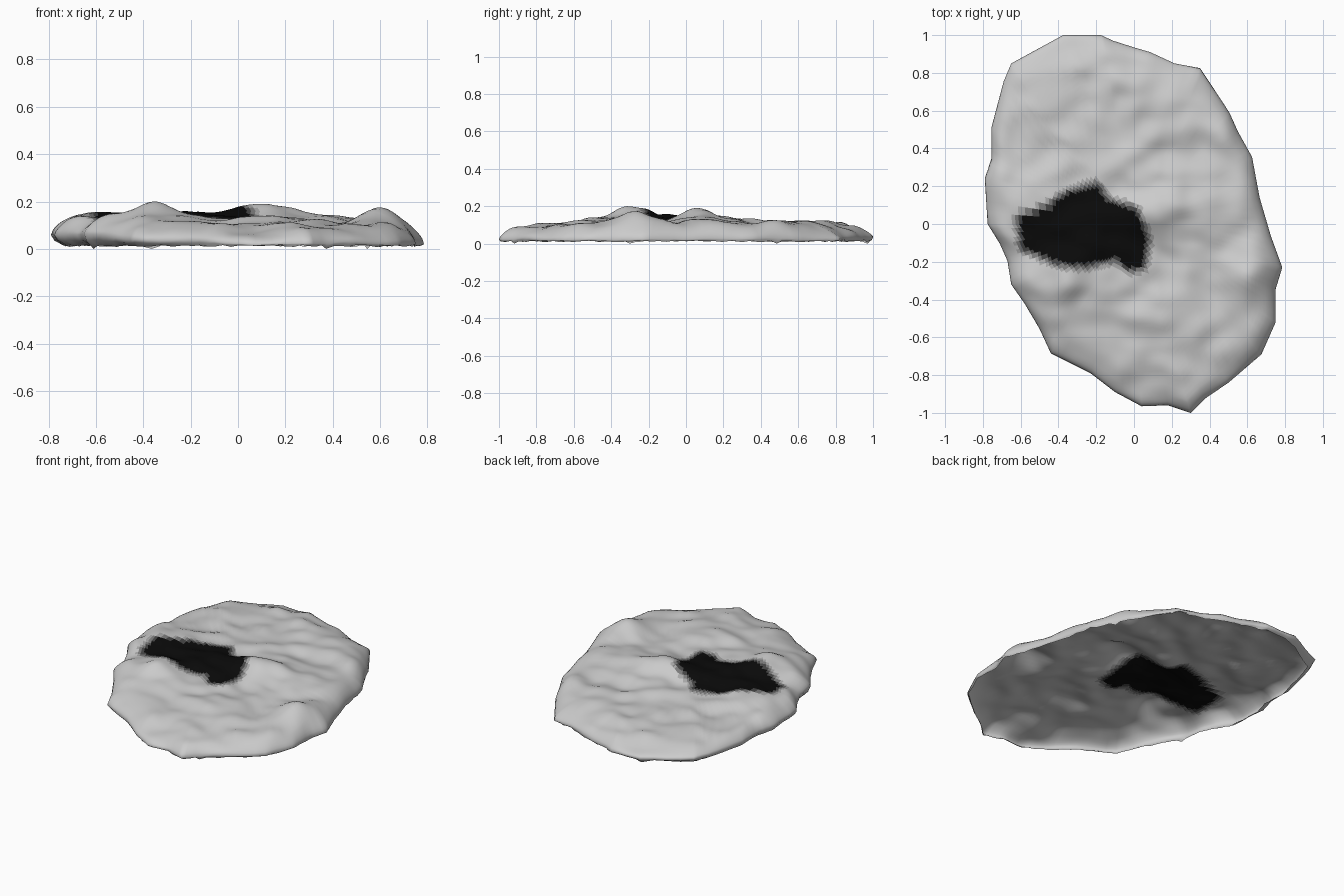
import bpy, bmesh, math, random
from mathutils import Vector, noise

if "Cube" in bpy.data.objects:
    bpy.data.objects.remove(bpy.data.objects["Cube"])

random.seed(4)

# Outline seen from above, clockwise from the back
outline = [(-.375, 1), (-.175, 1), (-.11, .97), (0, .935), (.085, .91), (.215, .85), (.35, .825),
           (.40, .75), (.505, .59), (.55, .49), (.625, .355), (.665, .14), (.725, -.065),
           (.785, -.23), (.75, -.345), (.75, -.52), (.675, -.69), (.5, -.84), (.375, -.925),
           (.30, -1), (.18, -.96), (.04, -.965), (-.10, -.89), (-.23, -.79), (-.44, -.685),
           (-.5, -.555), (-.58, -.42), (-.65, -.32), (-.67, -.195), (-.71, -.105),
           (-.775, 0), (-.79, .24), (-.755, .345), (-.755, .51), (-.69, .755), (-.65, .85)]
# Dark burnt patch
patch = [(-.6, .03), (-.44, .08), (-.34, .16), (-.2, .20), (-.15, .12), (0, .07), (.06, -.08),
         (.04, -.22), (-.02, -.23), (-.1, -.17), (-.26, -.21), (-.39, -.20), (-.58, -.12)]
# Local humps and hollows: x, y, radius, height
humps = [(.07, .07, .12, .075), (-.37, -.27, .14, .065), (.63, -.28, .11, .065),
         (-.53, .12, .15, .03), (.25, .1, .14, .03), (-.2, -.03, .13, .02),
         (.43, .25, .15, -.015), (.42, -.35, .13, -.02), (-.1, .6, .2, .012),
         (.25, -.55, .2, .012)]


def inside(x, y, poly):
    hit = False
    for (ax, ay), (bx, by) in zip(poly, poly[1:] + poly[:1]):
        if (ay > y) != (by > y) and x < (bx - ax) * (y - ay) / (by - ay) + ax:
            hit = not hit
    return hit


def height(x, y):
    z = .12 - .03 * y * y
    z += .024 * noise.noise(Vector((x * 4, y * 4, 2.3)))
    z += .022 * noise.noise(Vector((x * 7, y * 9, 7.1)))
    for hx, hy, r, a in humps:
        z += a * math.exp(-((x - hx) ** 2 + (y - hy) ** 2) / (r * r))
    return z


def edge(x, y):
    """Tuck-under amount and height of the widest line at this side."""
    tuck = max(0, -x / math.hypot(x, y))
    low = .025 + .035 * tuck + .015 * noise.noise(Vector((x * 4, y * 4, 5)))
    return tuck, low


# Rim columns: each outline segment split in four
STEPS = 4
rim = []
for (ax, ay), (bx, by) in zip(outline, outline[1:] + outline[:1]):
    for k in range(STEPS):
        t = k / STEPS
        rim.append((ax + (bx - ax) * t, ay + (by - ay) * t))

bm = bmesh.new()
top_rings = [i / 42 for i in range(1, 40)] + [.945, .965, .98, .992, 1]
centre = bm.verts.new((0, 0, height(0, 0)))
rings = []
for s in top_rings:
    ring = []
    for x, y in rim:
        tuck, low = edge(x, y)
        start = .76 + .1 * tuck + .09 * noise.noise(Vector((x * 5, y * 5, 9)))
        e = max(0, (s - start) / (1 - start))
        fall = max(0, 1 - e ** 2.2) ** .62
        px, py = x * s, y * s
        ring.append(bm.verts.new((px, py, low + (height(px, py) - low) * fall)))
    rings.append(ring)
# Lower wall, tucked inward on the left, ending in a ragged open rim
for d in (.5, 1):
    ring = []
    for i, (x, y) in enumerate(rim):
        tuck, low = edge(x, y)
        end = random.uniform(.008, .017) if i % 36 else 0
        s = 1 - (.008 + .06 * tuck) * d ** 1.8
        ring.append(bm.verts.new((x * s, y * s, low + (end - low) * d)))
    rings.append(ring)

n = len(rim)
for i in range(n):
    j = (i + 1) % n
    bm.faces.new((centre, rings[0][j], rings[0][i]))
    for a, b in zip(rings, rings[1:]):
        bm.faces.new((a[i], a[j], b[j], b[i]))

# Paint the patch, fading out through bands of charred edge
reach = (0, .016, .032, .048)
for f in bm.faces:
    f.smooth = True
    c = f.calc_center_median()
    for k, r in enumerate(reach):
        if any(inside(c.x + r * math.cos(a), c.y + r * math.sin(a), patch)
               for a in (0, .8, 1.6, 2.4, 3.1, 3.9, 4.7, 5.5)):
            f.material_index = k + 1
            break

mesh = bpy.data.meshes.new("stone_crust")
bm.to_mesh(mesh)
bm.free()
for name, v in (("stone", .6), ("burnt", .003), ("char_dark", .06),
                ("char_mid", .2), ("char_light", .4)):
    m = bpy.data.materials.new(name)
    m.diffuse_color = (v, v, v, 1)
    m.use_nodes = True
    m.node_tree.nodes["Principled BSDF"].inputs["Base Color"].default_value = m.diffuse_color
    mesh.materials.append(m)
crust = bpy.data.objects.new("stone_crust", mesh)
bpy.context.collection.objects.link(crust)
